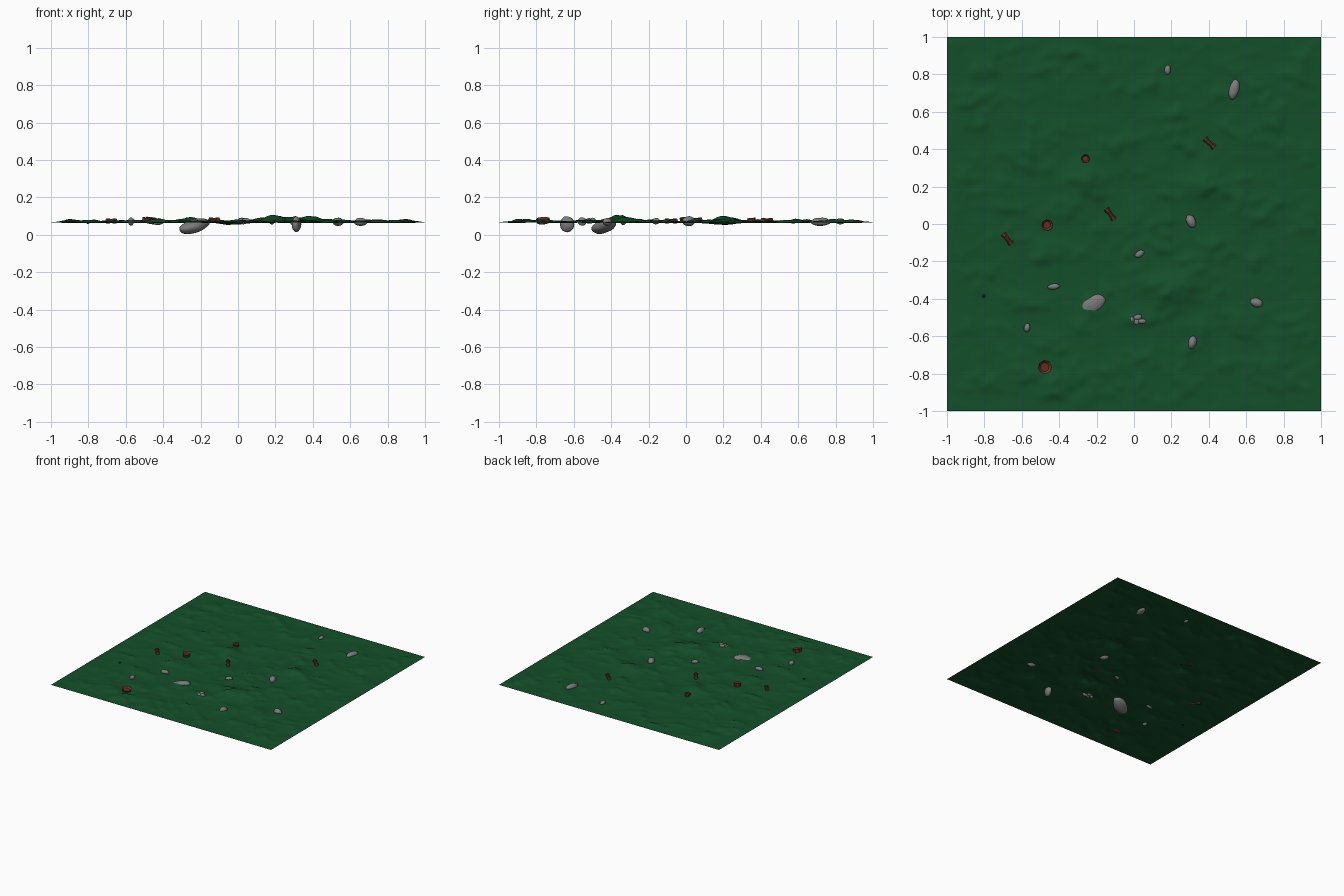
import bpy, bmesh, math
from mathutils import Vector, Matrix, Euler, noise

if "Cube" in bpy.data.objects:
    bpy.data.objects.remove(bpy.data.objects["Cube"])


def material(name, rgb):
    m = bpy.data.materials.new(name)
    m.diffuse_color = (*rgb, 1)
    m.use_nodes = True
    m.node_tree.nodes["Principled BSDF"].inputs["Base Color"].default_value = m.diffuse_color
    return m


GREEN = material("grass green", (0.007, 0.078, 0.023))
GREY = material("stone grey", (0.2, 0.2, 0.2))
RUST = material("rust red", (0.135, 0.032, 0.02))
DARK = material("dark blue", (0.008, 0.012, 0.04))
BASE = 0.067


def finish(name, bm, mat, smooth=True, angle=60):
    me = bpy.data.meshes.new(name)
    bm.to_mesh(me)
    bm.free()
    me.materials.append(mat)
    ob = bpy.data.objects.new(name, me)
    bpy.context.collection.objects.link(ob)
    if smooth:
        bpy.ops.object.select_all(action='DESELECT')
        ob.select_set(True)
        bpy.context.view_layer.objects.active = ob
        bpy.ops.object.shade_smooth_by_angle(angle=math.radians(angle))
    return ob


# Mounds and hollows: x, y, radius, height
MOUNDS = [(0.19, -0.36, 0.09, 0.033), (0.37, 0.21, 0.09, 0.03), (-0.24, 0.22, 0.07, 0.012),
          (-0.03, 0.2, 0.09, -0.012), (0.3, -0.3, 0.08, 0.012)]


def ground_height(x, y):
    n = noise.noise(Vector((x * 6, y * 9, 1.3))) + 0.5 * noise.noise(Vector((x * 15, y * 18, 4.1)))
    h = 0.021 * max(0, n) ** 1.2 - 0.005 * max(0, -n)
    for mx, my, r, a in MOUNDS:
        d = ((x - mx) ** 2 + (y - my) ** 2) / r ** 2
        h += a * math.exp(-d) * (1 + 0.35 * noise.noise(Vector((x * 25, y * 25, 7))))
    fade = min(1, (1 - max(abs(x), abs(y))) / 0.09)
    return BASE + h * max(0, fade)


# Bumpy grass sheet
bm = bmesh.new()
bmesh.ops.create_grid(bm, x_segments=130, y_segments=130, size=1)
for v in bm.verts:
    v.co.z = ground_height(v.co.x, v.co.y)
finish("grass_ground", bm, GREEN)


# Stones: x, y, z, long, wide, tall radii, turn and pitch in degrees
STONES = [
    (0.18, 0.825, 0.072, 0.026, 0.016, 0.016, 85, 0),
    (0.535, 0.72, 0.07, 0.054, 0.027, 0.022, 75, 0),
    (0.305, 0.015, 0.073, 0.036, 0.025, 0.027, 112, 0),
    (0.03, -0.16, 0.073, 0.027, 0.017, 0.017, 35, 0),
    (-0.43, -0.335, 0.071, 0.033, 0.016, 0.018, 8, 0),
    (-0.235, -0.44, 0.046, 0.092, 0.052, 0.036, 33, -15),
    (-0.572, -0.555, 0.071, 0.024, 0.016, 0.022, 80, 0),
    (0.312, -0.635, 0.057, 0.04, 0.024, 0.042, 75, 0),
    (0.655, -0.42, 0.069, 0.034, 0.024, 0.022, -15, 0),
    (0.02, -0.498, 0.078, 0.022, 0.015, 0.014, 10, 0),
    (0.043, -0.52, 0.076, 0.023, 0.014, 0.014, 0, 0),
    (0.015, -0.522, 0.074, 0.018, 0.015, 0.013, 60, 0),
    (-0.01, -0.51, 0.072, 0.014, 0.012, 0.012, 90, 0),
]
for i, (x, y, z, a, b, c, turn, pitch) in enumerate(STONES):
    bm = bmesh.new()
    bmesh.ops.create_icosphere(bm, subdivisions=3, radius=1)
    for v in bm.verts:
        v.co *= 1 + 0.1 * noise.noise(v.co * 1.4 + Vector((i * 5, 0, 0)))
    m = (Matrix.Translation((x, y, z))
         @ Euler((0, math.radians(pitch), math.radians(turn))).to_matrix().to_4x4()
         @ Matrix.Diagonal((a, b, c, 1)))
    bm.transform(m)
    finish(f"stone_{i + 1}", bm, GREY)


def cylinder(bm, r1, r2, depth, sides, matrix):
    return bmesh.ops.create_cone(bm, cap_ends=True, segments=sides, radius1=r1, radius2=r2,
                                 depth=depth, matrix=matrix)["verts"]


# Rusty caps: short eight-sided drums with a recessed top
CAPS = [(-0.26, 0.35, 0.077, 0.023), (-0.465, -0.005, 0.08, 0.03), (-0.478, -0.765, 0.075, 0.037)]
for i, (x, y, z, r) in enumerate(CAPS):
    bm = bmesh.new()
    cylinder(bm, r * 0.85, r, 0.026, 8, Matrix.Identity(4))
    top = max(bm.faces, key=lambda f: f.calc_center_median().z)
    bmesh.ops.inset_individual(bm, faces=[top], thickness=r * 0.35)
    for v in top.verts:
        v.co.z -= 0.01
    bm.transform(Matrix.Translation((x, y, z)) @ Euler((0.1, 0.1 * i, 0.2)).to_matrix().to_4x4())
    finish(f"rusty_cap_{i + 1}", bm, RUST, angle=30)

# Rusty bolts lying down: shank with a wider head
BOLTS = [(0.403, 0.433, 0.077, -43), (-0.127, 0.052, 0.08, -53), (-0.677, -0.08, 0.074, -52)]
for i, (x, y, z, turn) in enumerate(BOLTS):
    bm = bmesh.new()
    along = Matrix.Rotation(math.pi / 2, 4, 'Y')
    cylinder(bm, 0.011, 0.011, 0.066, 10, along)
    for s in (-1, 1):
        cylinder(bm, 0.015, 0.015, 0.014, 6, Matrix.Translation((s * 0.028, 0, 0)) @ along)
    bm.transform(Matrix.Translation((x, y, z)) @ Matrix.Rotation(math.radians(turn), 4, 'Z'))
    finish(f"rusty_bolt_{i + 1}", bm, RUST, angle=30)

# Tiny dark pebble
bm = bmesh.new()
bmesh.ops.create_icosphere(bm, subdivisions=2, radius=0.009)
bm.transform(Matrix.Translation((-0.803, -0.385, ground_height(-0.803, -0.385))))
finish("dark_pebble", bm, DARK)
